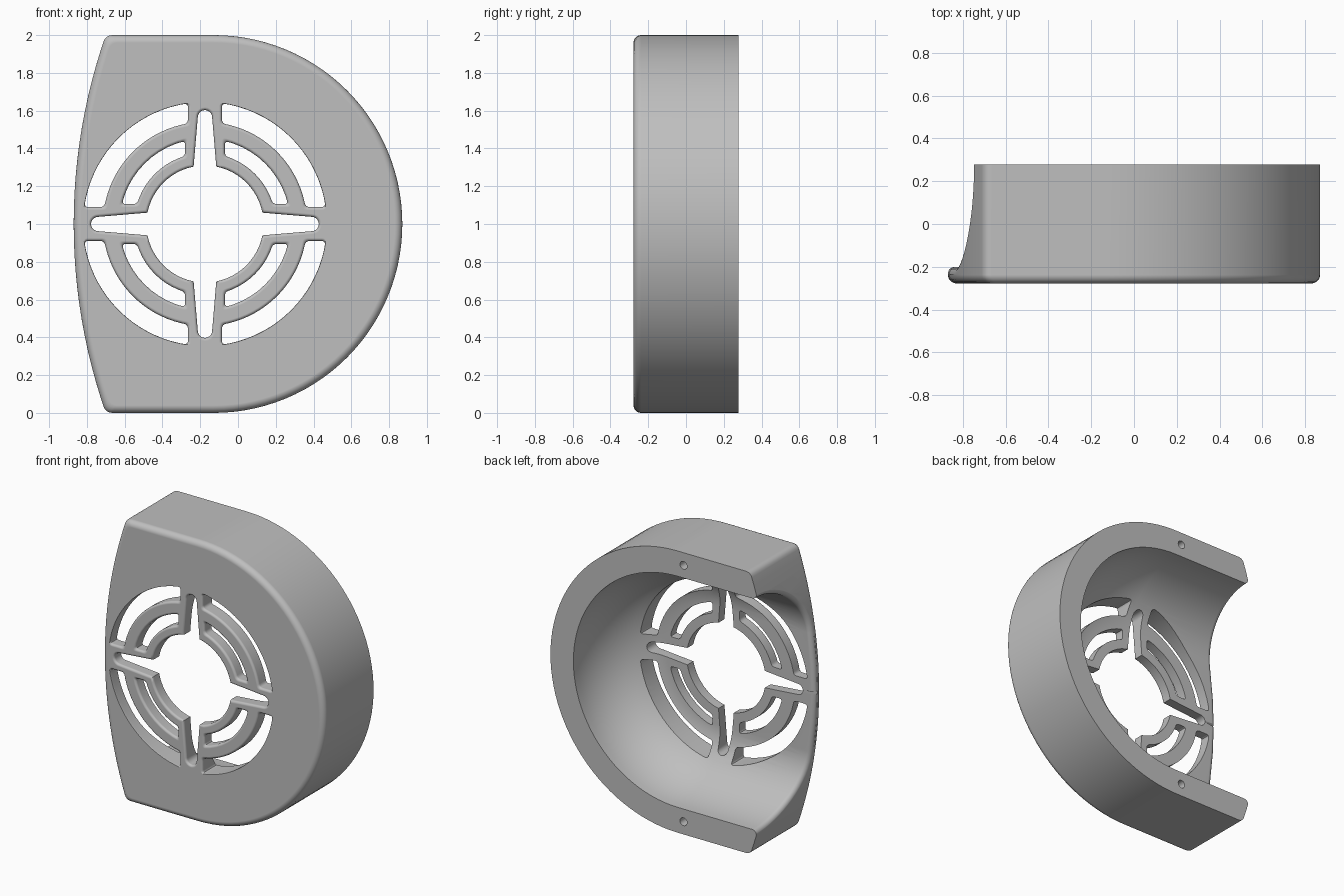
import bpy, bmesh
from math import sin, cos, pi, asin, sqrt, radians
from mathutils import Vector

cube = bpy.data.objects.get("Cube")
if cube:
    bpy.data.objects.remove(cube, do_unlink=True)

HALF = 0.278                    # half depth of the cover
ARC_X, SIDE_X, SIDE_R = -0.13, 2.16, 3.03
VENT = Vector((-0.175, 1.0))
FLOOR = -0.2                    # inner face of the grille


def loft(name, rows):
    """Closed solid through rings of equal length."""
    bm = bmesh.new()
    rings = [[bm.verts.new(p) for p in row] for row in rows]
    n = len(rings[0])
    for a, b in zip(rings, rings[1:]):
        for i in range(n):
            j = (i + 1) % n
            bm.faces.new((a[i], a[j], b[j], b[i]))
    bm.faces.new(rings[0])
    bm.faces.new(rings[-1])
    bmesh.ops.recalc_face_normals(bm, faces=bm.faces)
    mesh = bpy.data.meshes.new(name)
    bm.to_mesh(mesh)
    bm.free()
    obj = bpy.data.objects.new(name, mesh)
    bpy.context.scene.collection.objects.link(obj)
    return obj


def at_depth(points, y):
    return [(p[0], y, p[1]) for p in points]


def arc(center, r, a0, a1, n):
    return [Vector((center[0] + r * cos(a0 + (a1 - a0) * i / n),
                    center[1] + r * sin(a0 + (a1 - a0) * i / n))) for i in range(n + 1)]


def round_corners(loop, corners, r, steps=4):
    """Replace the marked corners with small curves."""
    out = []
    for i, p in enumerate(loop):
        if i not in corners:
            out.append(p)
            continue
        a = p + (loop[i - 1] - p).normalized() * r
        b = p + (loop[(i + 1) % len(loop)] - p).normalized() * r
        for k in range(steps + 1):
            t = k / steps
            out.append(a * (1 - t) ** 2 + p * 2 * t * (1 - t) + b * t * t)
    return out


def fillet(r, steps=5):
    """Pairs of (depth, sideways offset) along a quarter round."""
    return [(r * (1 - cos(pi / 2 * i / steps)), r * (1 - sin(pi / 2 * i / steps)))
            for i in range(steps + 1)]


# Outer shell: half round on one side, shallow arc on the other
def outline(d):
    right = arc((ARC_X, 1), 1 - d, -pi / 2, pi / 2, 56)
    a = asin((1 - d) / (SIDE_R - d))
    left = arc((SIDE_X, 1), SIDE_R - d, pi - a, pi + a, 24)
    n = len(right)
    return round_corners(right + left, {n, n + len(left) - 1}, 0.035)


shell_rows = [at_depth(outline(d), -HALF + y) for y, d in fillet(0.04)]
shell_rows.append(at_depth(outline(0), HALF))
cover = loft("fan_cover", shell_rows)


# Bowl-shaped cavity, open to the back and to one side, with a rounded mouth
def cavity_row(h, y, nh, ny, f=0.033):
    edge = SIDE_X - sqrt(SIDE_R ** 2 - (h + f * nh) ** 2)
    path = [(-1.2, f)]
    path += [(edge + f - f * sin(t * pi / 10), f * (1 - cos(t * pi / 10)))
             for t in range(5, -1, -1)]
    upper = [Vector((x, y + ny * o, 1 + h + nh * o)) for x, o in path]
    lower = [Vector((p.x, p.y, 2 - p.z)) for p in reversed(upper)]
    bend = [Vector((p[0], y, p[1])) for p in arc((ARC_X, 1), h, pi / 2, -pi / 2, 48)]
    return upper + bend + lower


rows = [cavity_row(0.01, FLOOR, 0, -1), cavity_row(0.2, FLOOR, 0, -1)]
STEPS = 16
for i in range(STEPS + 1):
    t = pi / 2 * i / STEPS
    n = Vector((sin(t) / 0.40, -cos(t) / 0.478)).normalized()
    rows.append(cavity_row(0.42 + 0.40 * sin(t), HALF - 0.478 * cos(t), n.x, n.y))
rows.append(cavity_row(0.82, HALF + 0.1, 1, 0))
cutters = [loft("cavity_cutter", rows)]


# Grille openings, flared at the front
def vent_cutter(name, shape):
    f = 0.016
    rows = [at_depth(shape(f), -HALF - 0.06)]
    rows += [at_depth(shape(d), -HALF + y) for y, d in fillet(f)]
    rows.append(at_depth(shape(0), 0.12))
    return loft(name, rows)


def turned(points, quarter):
    c, s = (1, 0, -1, 0)[quarter], (0, 1, 0, -1)[quarter]
    return [VENT + Vector((p.x * c - p.y * s, p.x * s + p.y * c)) for p in points]


def hub_shape(d):
    """Round centre with four tapering rays."""
    r, root, tip = 0.31 + d, 0.06 + d, 0.038 + d
    a = asin(root / r)
    quarter = arc((0.565, 0), tip, -pi / 2, pi / 2, 10) + arc((0, 0), r, a, pi / 2 - a, 12)
    return [p for k in range(4) for p in turned(quarter, k)]


def slot_shape(r0, r1, gap, n, outer_flare, k):
    def shape(d):
        lo, hi, g = r0 - d, r1 + d * outer_flare, gap - d
        a, b = asin(g / hi), asin(g / lo)
        loop = arc((0, 0), hi, a, pi / 2 - a, n) + arc((0, 0), lo, pi / 2 - b, b, n)
        return turned(round_corners(loop, {0, n, n + 1, 2 * n + 1}, 0.022), k)
    return shape


cutters.append(vent_cutter("hub_cutter", hub_shape))
for k in range(4):
    cutters.append(vent_cutter("inner_slot_cutter", slot_shape(0.375, 0.452, 0.105, 10, 1, k)))
    cutters.append(vent_cutter("outer_slot_cutter", slot_shape(0.54, 0.645, 0.09, 18, 0.1, k)))

# Screw holes in the back rim
for z in (0.09, 1.91):
    ring = arc((VENT.x, z), 0.028, 0, 2 * pi, 20)[:-1]
    cutters.append(loft("screw_hole_cutter", [at_depth(ring, y) for y in (0.08, HALF + 0.05)]))

# Cut everything and bake the result
for c in cutters:
    c.hide_render = True
    mod = cover.modifiers.new(c.name, "BOOLEAN")
    mod.operation = "DIFFERENCE"
    mod.solver = "EXACT"
    mod.object = c
bpy.context.view_layer.update()
deps = bpy.context.evaluated_depsgraph_get()
baked = bpy.data.meshes.new_from_object(cover.evaluated_get(deps))
cover.modifiers.clear()
cover.data = baked
for c in cutters:
    bpy.data.objects.remove(c, do_unlink=True)

# Plain grey plastic
grey = bpy.data.materials.new("grey_plastic")
grey.use_nodes = True
colour = (0.52, 0.52, 0.52, 1)
grey.diffuse_color = colour
grey.node_tree.nodes["Principled BSDF"].inputs["Base Color"].default_value = colour
cover.data.materials.clear()
cover.data.materials.append(grey)

# Smooth curves with crisp edges
bpy.ops.object.select_all(action="DESELECT")
cover.select_set(True)
bpy.context.view_layer.objects.active = cover
bpy.ops.object.shade_smooth_by_angle(angle=radians(30))
weighted = cover.modifiers.new("weighted_normals", "WEIGHTED_NORMAL")
weighted.keep_sharp = True
